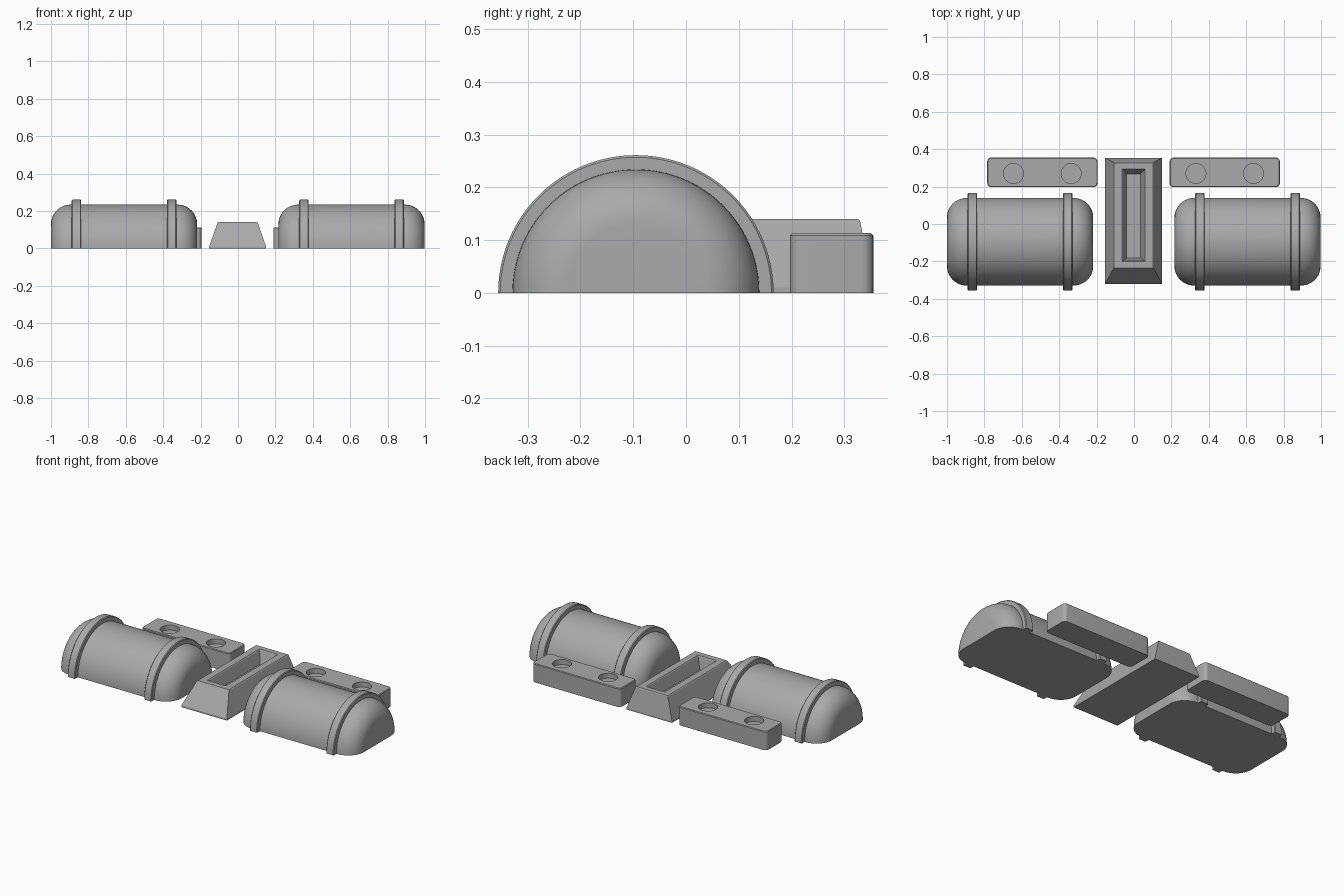
import bpy
import bmesh
from math import cos, sin, pi, radians

if "Cube" in bpy.data.objects:
    bpy.data.objects.remove(bpy.data.objects["Cube"], do_unlink=True)

grey = bpy.data.materials.new("plain_grey")
grey.use_nodes = True
COLOUR = (0.4, 0.4, 0.4, 1)
grey.diffuse_color = COLOUR
grey.node_tree.nodes["Principled BSDF"].inputs["Base Color"].default_value = COLOUR


def finish(bm, name, smooth=True):
    bmesh.ops.remove_doubles(bm, verts=bm.verts, dist=1e-5)
    bmesh.ops.recalc_face_normals(bm, faces=bm.faces)
    mesh = bpy.data.meshes.new(name)
    bm.to_mesh(mesh)
    bm.free()
    obj = bpy.data.objects.new(name, mesh)
    bpy.context.collection.objects.link(obj)
    mesh.materials.append(grey)
    if smooth:
        shade(obj)
    return obj


def activate(obj):
    bpy.ops.object.select_all(action="DESELECT")
    obj.select_set(True)
    bpy.context.view_layer.objects.active = obj


def shade(obj):
    activate(obj)
    bpy.ops.object.shade_smooth_by_angle(angle=radians(30))


def half_revolve(name, profile, x, y, steps=48, solid=False):
    """Sweep a closed (x, radius) profile over half a turn about the x axis."""
    bm = bmesh.new()
    rows = []
    for i in range(steps + 1):
        a = pi * i / steps
        rows.append([bm.verts.new((x + px, y + r * cos(a), r * sin(a))) for px, r in profile])
    n = len(profile)
    for a, b in zip(rows, rows[1:]):
        for j in range(n - 1 if solid else n):
            k = (j + 1) % n
            bm.faces.new((a[j], a[k], b[k], b[j]))
    bm.faces.new(rows[0])
    bm.faces.new(rows[-1])
    return finish(bm, name)


def loft(name, rings, smooth=True):
    """Bridge stacked point rings and cap the first and last."""
    bm = bmesh.new()
    rows = [[bm.verts.new(p) for p in ring] for ring in rings]
    n = len(rows[0])
    for a, b in zip(rows, rows[1:]):
        for j in range(n):
            k = (j + 1) % n
            bm.faces.new((a[j], a[k], b[k], b[j]))
    bm.faces.new(rows[0])
    bm.faces.new(rows[-1])
    return finish(bm, name, smooth)


def rounded_rect(cx, cy, hx, hy, r, z, steps=6):
    points = []
    for q, (sx, sy) in enumerate(((1, 1), (-1, 1), (-1, -1), (1, -1))):
        for i in range(steps + 1):
            a = pi / 2 * (q + i / steps)
            points.append((cx + sx * (hx - r) + r * cos(a), cy + sy * (hy - r) + r * sin(a), z))
    return points


# Half-round tanks with softened ends, each with two raised bands
TANK_Y, TANK_R, HALF_LEN, FILLET = -0.095, 0.234, 0.391, 0.105
arc = [(HALF_LEN - FILLET + FILLET * cos(pi / 2 * i / 12),
        TANK_R - FILLET + FILLET * sin(pi / 2 * i / 12)) for i in range(13)]
tank_profile = [(HALF_LEN, 0)] + arc + [(-px, r) for px, r in reversed(arc)] + [(-HALF_LEN, 0)]
W, R, B = 0.025, 0.261, 0.004
band_profile = [(-W, 0.229), (-W, R - B), (-W + B, R), (W - B, R), (W, R - B), (W, 0.229)]

for side, tank_x in (("right", -0.609), ("left", 0.607)):
    half_revolve(side + "_tank", tank_profile, tank_x, TANK_Y, solid=True)
    for label, offset in (("a", -0.255), ("b", 0.255)):
        half_revolve(f"{side}_band_{label}", band_profile, tank_x + offset, TANK_Y)

# Central wedge block with a long tapered pocket
def block_ring(hx, y0, y1, z):
    c = -0.002
    return [(c - hx, y0, z), (c + hx, y0, z), (c + hx, y1, z), (c - hx, y1, z)]


loft("centre_block", [
    block_ring(0.152, -0.32, 0.354, 0),
    block_ring(0.152, -0.32, 0.354, 0.01),
    block_ring(0.108, -0.238, 0.33, 0.136),
    block_ring(0.104, -0.234, 0.326, 0.14),
    block_ring(0.062, -0.2, 0.295, 0.14),
    block_ring(0.058, -0.196, 0.291, 0.136),
    block_ring(0.037, -0.182, 0.268, 0.065),
], smooth=False)

# Low rear blocks, each with two round recesses
BLOCK_Y, HX, HY, TOP = 0.276, 0.295, 0.079, 0.113
for side, block_x in (("right", -0.49), ("left", 0.485)):
    block = loft(side + "_rear_block", [
        rounded_rect(block_x, BLOCK_Y, HX, HY, 0.022, 0),
        rounded_rect(block_x, BLOCK_Y, HX, HY, 0.022, TOP - 0.004),
        rounded_rect(block_x, BLOCK_Y, HX - 0.004, HY - 0.004, 0.018, TOP),
    ], smooth=False)
    for offset in (-0.154, 0.154):
        bpy.ops.mesh.primitive_cylinder_add(vertices=40, radius=0.053, depth=0.1,
                                            location=(block_x + offset, 0.27, TOP + 0.02))
        cutter = bpy.context.object
        cutter.name = "recess_cutter"
        cutter.hide_render = True
        cutter.data.materials.append(grey)
        activate(block)
        cut = block.modifiers.new("recess", "BOOLEAN")
        cut.operation = "DIFFERENCE"
        cut.solver = "EXACT"
        cut.object = cutter
        bpy.ops.object.modifier_apply(modifier=cut.name)
        bpy.data.objects.remove(cutter, do_unlink=True)
    shade(block)
